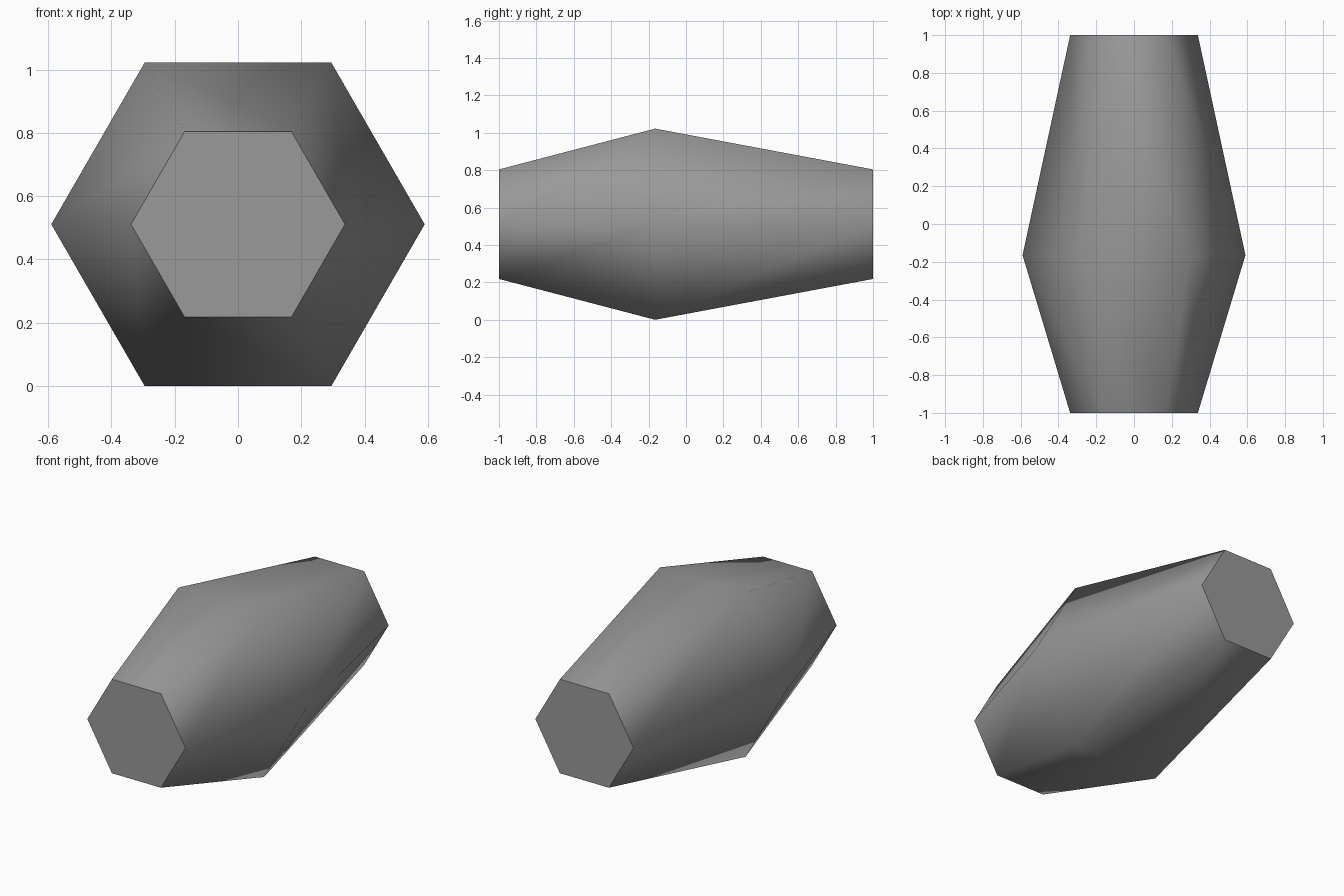
import bpy, bmesh
from math import cos, sin, radians

cube = bpy.data.objects.get("Cube")
if cube:
    bpy.data.objects.remove(cube, do_unlink=True)

SIDES = 6
CENTRE_Z = 0.511
# Profile along the length: (y, corner radius)
PROFILE = [(-1.0, 0.338), (-0.165, 0.59), (1.0, 0.338)]

grey = bpy.data.materials.new("mid grey")
grey.use_nodes = True
colour = (0.32, 0.32, 0.32, 1.0)
grey.diffuse_color = colour
grey.node_tree.nodes["Principled BSDF"].inputs["Base Color"].default_value = colour

# Hexagonal barrel: loft rings along y, then cap both ends
bm = bmesh.new()
rings = []
for y, radius in PROFILE:
    angles = [radians(360 * i / SIDES) for i in range(SIDES)]
    rings.append([bm.verts.new((radius * cos(a), y, CENTRE_Z + radius * sin(a)))
                  for a in angles])
for a, b in zip(rings, rings[1:]):
    for i in range(SIDES):
        j = (i + 1) % SIDES
        bm.faces.new((a[i], a[j], b[j], b[i]))
bm.faces.new(rings[0])
bm.faces.new(rings[-1])
bmesh.ops.recalc_face_normals(bm, faces=bm.faces[:])

mesh = bpy.data.meshes.new("hexagonal_barrel")
bm.to_mesh(mesh)
bm.free()
mesh.materials.append(grey)
barrel = bpy.data.objects.new("hexagonal_barrel", mesh)
bpy.context.collection.objects.link(barrel)

# Smooth the sides, keep the cap rims sharp
bpy.ops.object.select_all(action='DESELECT')
barrel.select_set(True)
bpy.context.view_layer.objects.active = barrel
bpy.ops.object.shade_smooth_by_angle(angle=radians(65))
